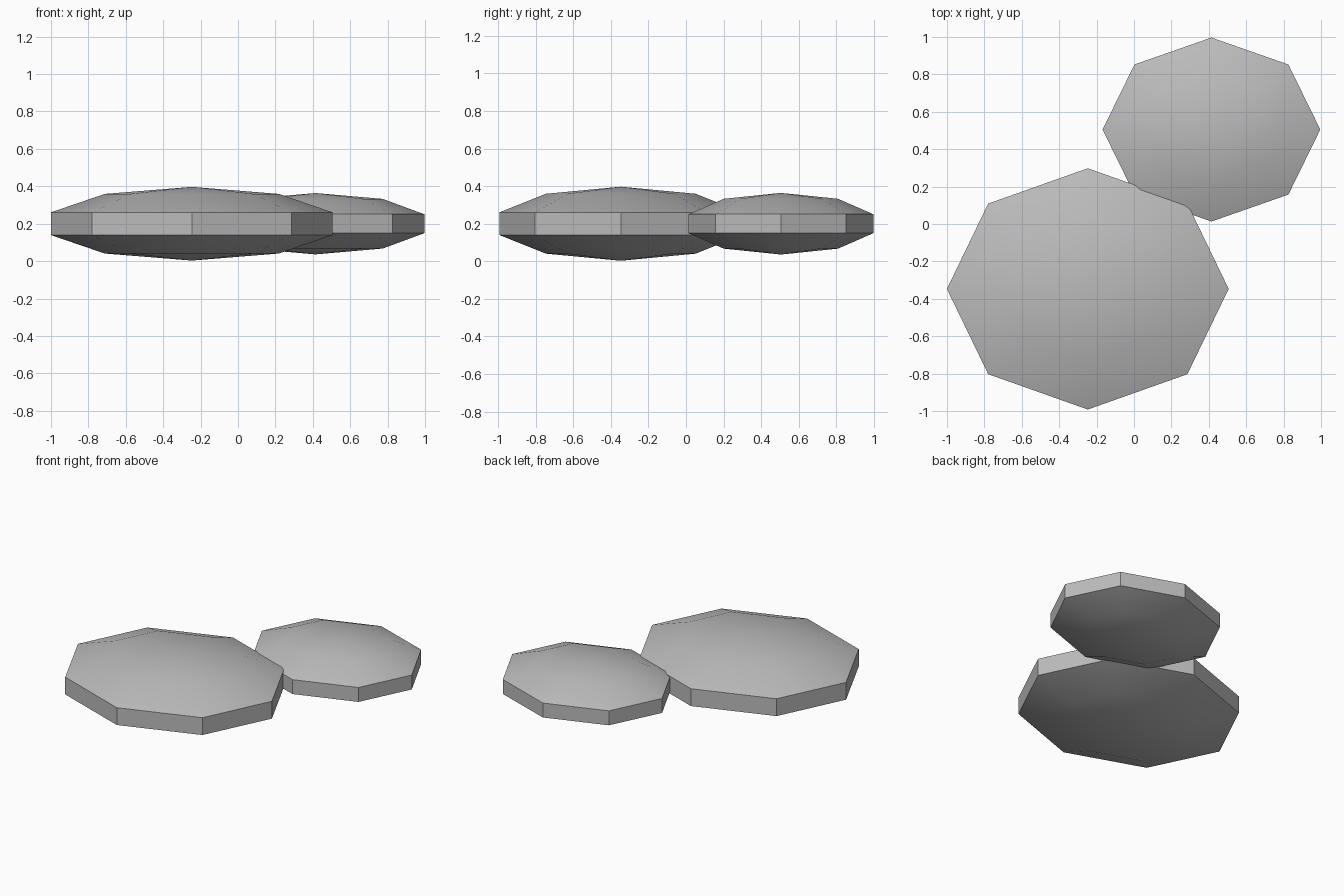
import bpy
import math

cube = bpy.data.objects.get("Cube")
if cube:
    bpy.data.objects.remove(cube, do_unlink=True)

# Plain grey stone
STONE = (0.5, 0.5, 0.5, 1.0)
stone = bpy.data.materials.new("stone grey")
stone.use_nodes = True
stone.diffuse_color = STONE
stone.node_tree.nodes["Principled BSDF"].inputs["Base Color"].default_value = STONE


def pebble(name, centre, radii):
    """Flattened low-poly sphere: smooth caps, crisp eight-sided rim."""
    bpy.ops.mesh.primitive_uv_sphere_add(segments=8, ring_count=5, radius=1, location=centre)
    obj = bpy.context.object
    obj.name = name
    obj.scale = radii
    bpy.ops.object.transform_apply(location=False, rotation=False, scale=True)
    obj.data.materials.append(stone)
    bpy.ops.object.shade_smooth_by_angle(angle=math.radians(30))
    return obj


# Two overlapping flat stones
pebble("large_stone", (-0.247, -0.347, 0.2), (0.792, 0.678, 0.197))
pebble("small_stone", (0.414, 0.505, 0.2), (0.612, 0.517, 0.164))
